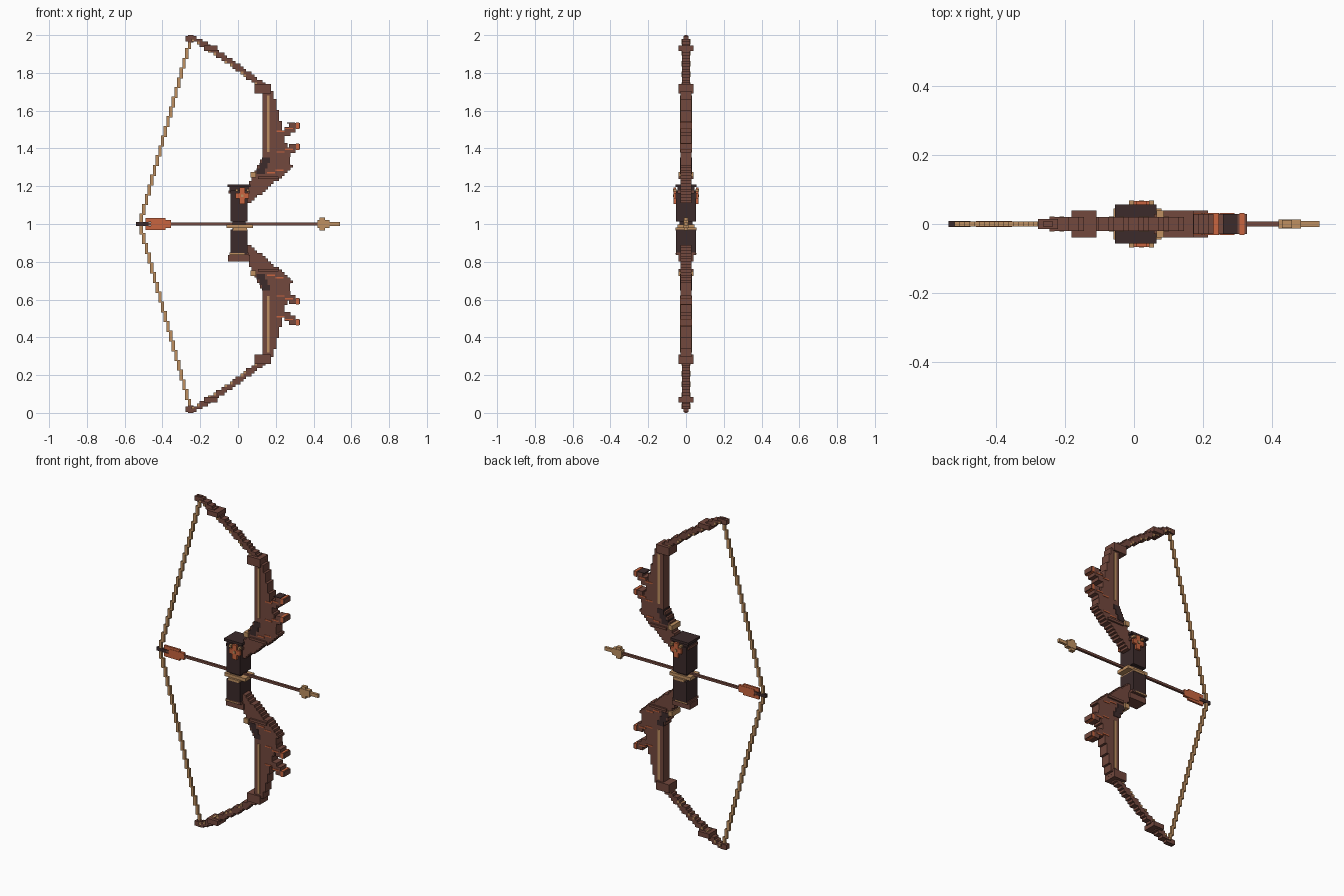
import bpy
import bmesh
from mathutils import Matrix, Vector

cube = bpy.data.objects.get("Cube")
if cube:
    bpy.data.objects.remove(cube)


def material(name, red, green, blue):
    mat = bpy.data.materials.new(name)
    mat.diffuse_color = (red, green, blue, 1)
    mat.use_nodes = True
    shader = mat.node_tree.nodes["Principled BSDF"]
    shader.inputs["Base Color"].default_value = mat.diffuse_color
    return mat


BROWN = material("brown wood", 0.17, 0.065, 0.047)
DARK = material("dark leather", 0.045, 0.024, 0.024)
TAN = material("tan trim", 0.52, 0.28, 0.12)
ORANGE = material("orange feather", 0.58, 0.13, 0.05)

CELL = 1 / 69      # edge of one small cube
ARROW_HEIGHT = 1
LIMB_DEPTH = 0.058
BAND_DEPTH = 0.078
GRIP_DEPTH = 0.108
RELIEF = 0.005     # how far painted details stand off their part


def box(x, z, wide, tall, deep, y=0):
    """Placement of a box given by its centre and its size."""
    return Matrix.Translation(Vector((x, y, z))) @ Matrix.Diagonal((wide, deep, tall, 1))


def span(left, right, z, tall, deep):
    return box((left + right) / 2, z, right - left, tall, deep)


def build(name, mat, boxes):
    bm = bmesh.new()
    for placement in boxes:
        bmesh.ops.create_cube(bm, size=1, matrix=placement)
    mesh = bpy.data.meshes.new(name)
    bm.to_mesh(mesh)
    bm.free()
    mesh.materials.append(mat)
    bpy.context.collection.objects.link(bpy.data.objects.new(name, mesh))


def pair(name, mat, boxes):
    """Upper part and its mirror image below the arrow."""
    build("upper_" + name, mat, boxes)
    flipped = [placement.copy() for placement in boxes]
    for placement in flipped:
        placement.translation.z = 2 * ARROW_HEIGHT - placement.translation.z
    build("lower_" + name, mat, flipped)


# Limb: slim curved end, upright middle, root sweeping back to the grip
BEND = 1.7
ROOT = 1.1
TIP = 1.98


def inner_edge(z):
    if z > BEND:
        return 0.13 - 0.38 * ((z - BEND) / (TIP - BEND)) ** 1.1
    return max(0.03, min(0.135, 0.135 - (1.36 - z) / 2))


def outer_edge(z):
    if z > BEND:
        return inner_edge(z) + 4 * CELL
    return min(0.185 + (BEND - z) / 4, 0.05 + 1.2 * (z - ROOT))


def snap(value):
    return round(value / CELL) * CELL


limb_rows, trim_cells = [], []
for row in range(int((TIP - ROOT) / CELL)):
    z = TIP - (row + 0.5) * CELL
    left, right = snap(inner_edge(z)), snap(outer_edge(z))
    slim = z > BEND + 2 * CELL
    depth = 0.04 if slim else LIMB_DEPTH
    limb_rows.append(span(left, max(right, left + CELL), z, CELL, depth))
    # Broken trim along the inner edge of the slim end
    if slim and row % 4 < 2:
        trim_cells.append(box(left + CELL / 2, z, CELL, CELL, depth + RELIEF))
pair("limb", BROWN, limb_rows)
pair("limb_trim", TAN, trim_cells)
pair("limb_stripe", TAN, [box(0.16, 1.53, CELL, 0.3, LIMB_DEPTH + RELIEF)])
pair("root_trim", TAN, [box(0.08, 1.26, 2 * CELL, 2 * CELL, BAND_DEPTH)])
pair("root_shadow", DARK, [
    box(0.12 + step * CELL, 1.28 + 2 * step * CELL, 3 * CELL, 2 * CELL, LIMB_DEPTH + RELIEF)
    for step in range(3)
])

# Square bands and tip knobs
pair("bend_band", BROWN, [box(0.13, 1.715, 6 * CELL, 0.05, BAND_DEPTH)])
pair("end_band", BROWN, [box(-0.145, 1.93, 5 * CELL, 2 * CELL, BAND_DEPTH)])
pair("root_band", BROWN, [box(0.16, 1.245, 0.11, CELL, BAND_DEPTH)])
pair("tip_knob", BROWN, [
    box(-0.25, TIP, 4 * CELL, 2 * CELL, 2 * CELL),
    box(-0.25, TIP, 2 * CELL, 0.04, CELL),
])

# Feathers: stepped spikes climbing outward, with bright tips and streaks
spikes, bright = [], []
for base, steps in ((1.48, 3), (1.37, 3), (1.3, 1)):
    for step in range(steps):
        x, z = 0.25 + 0.025 * step, base + 0.02 * step
        spikes.append(box(x, z, 4 * CELL, 2 * CELL, LIMB_DEPTH))
    for streak in range(2):
        bright.append(box(x - 0.03 - 0.045 * streak, z - CELL * (1 + streak),
                          3 * CELL, CELL / 2, LIMB_DEPTH + RELIEF))
    if steps > 1:
        bright.append(box(x + CELL, z, CELL, 2 * CELL + RELIEF, LIMB_DEPTH + RELIEF))
pair("feather_spikes", BROWN, spikes)
pair("feather_streaks", ORANGE, bright)
build("feather_cap", DARK, [box(0.28, 1.535, 3 * CELL, RELIEF, LIMB_DEPTH)])

# Grip: two halves around the arrow slot, with collars and a cap
build("upper_grip", DARK, [box(0.005, 1.095, 0.09, 0.165, GRIP_DEPTH)])
build("lower_grip", DARK, [box(0.005, 0.905, 0.09, 0.13, GRIP_DEPTH)])
build("grip_core", DARK, [box(0.005, ARROW_HEIGHT, 0.07, 0.1, 0.07)])
build("grip_cap", DARK, [
    box(0.005, 1.203, 0.12, CELL, GRIP_DEPTH + RELIEF),
    box(0.005, 1.185, 0.1, 2 * CELL, 0.09),
])
build("upper_collar", BROWN, [box(0.005, 1.17, 0.11, CELL, 0.09)])
build("lower_collar", BROWN, [
    box(0.005, 0.818, 0.115, 0.035, BAND_DEPTH),
    box(0.005, 0.842, 0.1, CELL, GRIP_DEPTH),
])
build("collar_trim", TAN, [box(-0.005, 0.842, 0.08, CELL / 2, GRIP_DEPTH + RELIEF)])
build("grip_band", TAN, [
    box(0.01, 0.988, 0.14, 0.02, 0.09),
    box(0.01, 0.973, 0.075, CELL, GRIP_DEPTH + RELIEF),
])

# Flower ornament on both faces of the grip
for side, name in ((-1, "front_flower"), (1, "back_flower")):
    y = side * (GRIP_DEPTH / 2 + RELIEF)
    build(name, ORANGE, [
        box(0.022, 1.15, 5 * CELL, 2 * CELL, CELL, y),
        box(0.022, 1.15, 2 * CELL, 6 * CELL, CELL, y),
    ])
    build(name + "_dots", TAN, [
        box(0.022 + offset * CELL, 1.15 + abs(offset) * CELL, CELL, CELL, 0.02, y)
        for offset in (-2, 0, 2)
    ])

# Drawn string in upright steps
STEPS = 19
string_start = Vector((-0.52, 0, ARROW_HEIGHT))
string_end = Vector((-0.25, 0, TIP))
string_cells = []
for step in range(STEPS):
    middle = string_start.lerp(string_end, (step + 0.5) / STEPS)
    string_cells.append(box(middle.x, middle.z, 1.2 * CELL, 4 * CELL, CELL))
pair("string", TAN, string_cells)

# Arrow
build("arrow_shaft", BROWN, [span(-0.5, 0.43, ARROW_HEIGHT, CELL, CELL)])
build("arrow_nock", DARK, [span(-0.54, -0.475, ARROW_HEIGHT, 0.02, 0.016)])
build("arrow_fletching", ORANGE, [
    span(-0.49, -0.385, ARROW_HEIGHT + side * 0.022, 0.022, 0.012) for side in (-1, 1)
] + [span(-0.46, -0.355, ARROW_HEIGHT, 0.04, 0.016)])
build("arrow_head", TAN, [
    span(0.42, 0.485, ARROW_HEIGHT, 0.04, 0.026),
    box(0.445, ARROW_HEIGHT, 2 * CELL, 0.07, 0.022),
    span(0.48, 0.54, ARROW_HEIGHT, 0.02, 0.016),
])
